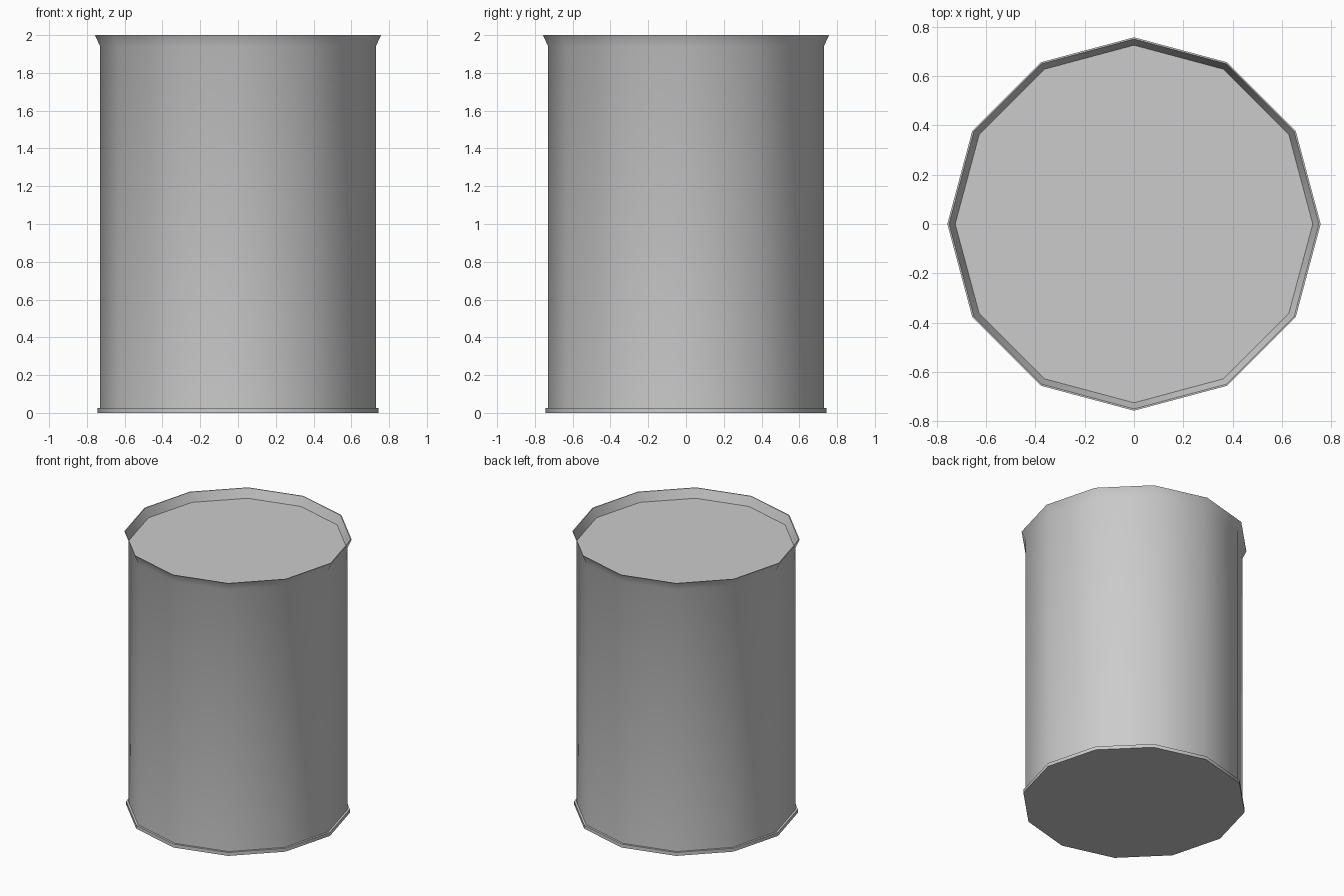
import bpy, bmesh, math

if "Cube" in bpy.data.objects:
    bpy.data.objects.remove(bpy.data.objects["Cube"])

SIDES = 12


def lathe(name, profile):
    """Spin a (radius, z) profile into a closed, capped 12-sided solid."""
    bm = bmesh.new()
    rings = []
    for r, z in profile:
        rings.append([bm.verts.new((r * math.cos(2 * math.pi * i / SIDES),
                                    r * math.sin(2 * math.pi * i / SIDES), z))
                      for i in range(SIDES)])
    for a, b in zip(rings, rings[1:]):
        for i in range(SIDES):
            j = (i + 1) % SIDES
            bm.faces.new((a[i], a[j], b[j], b[i]))
    bm.faces.new(rings[0][::-1])
    bm.faces.new(rings[-1])
    bmesh.ops.recalc_face_normals(bm, faces=bm.faces)
    mesh = bpy.data.meshes.new(name)
    bm.to_mesh(mesh)
    bm.free()
    obj = bpy.data.objects.new(name, mesh)
    bpy.context.collection.objects.link(obj)
    bpy.context.view_layer.objects.active = obj
    obj.select_set(True)
    bpy.ops.object.shade_smooth_by_angle(angle=math.radians(35))
    obj.select_set(False)
    return obj


# Drum: base lip, straight wall, flared rim and recessed lid
lathe("drum", [
    (0.745, 0.0), (0.745, 0.025), (0.73, 0.025),   # base lip
    (0.73, 1.94), (0.757, 2.0),                    # wall and flare
    (0.75, 2.0), (0.725, 1.935),                   # rim down to lid
])
